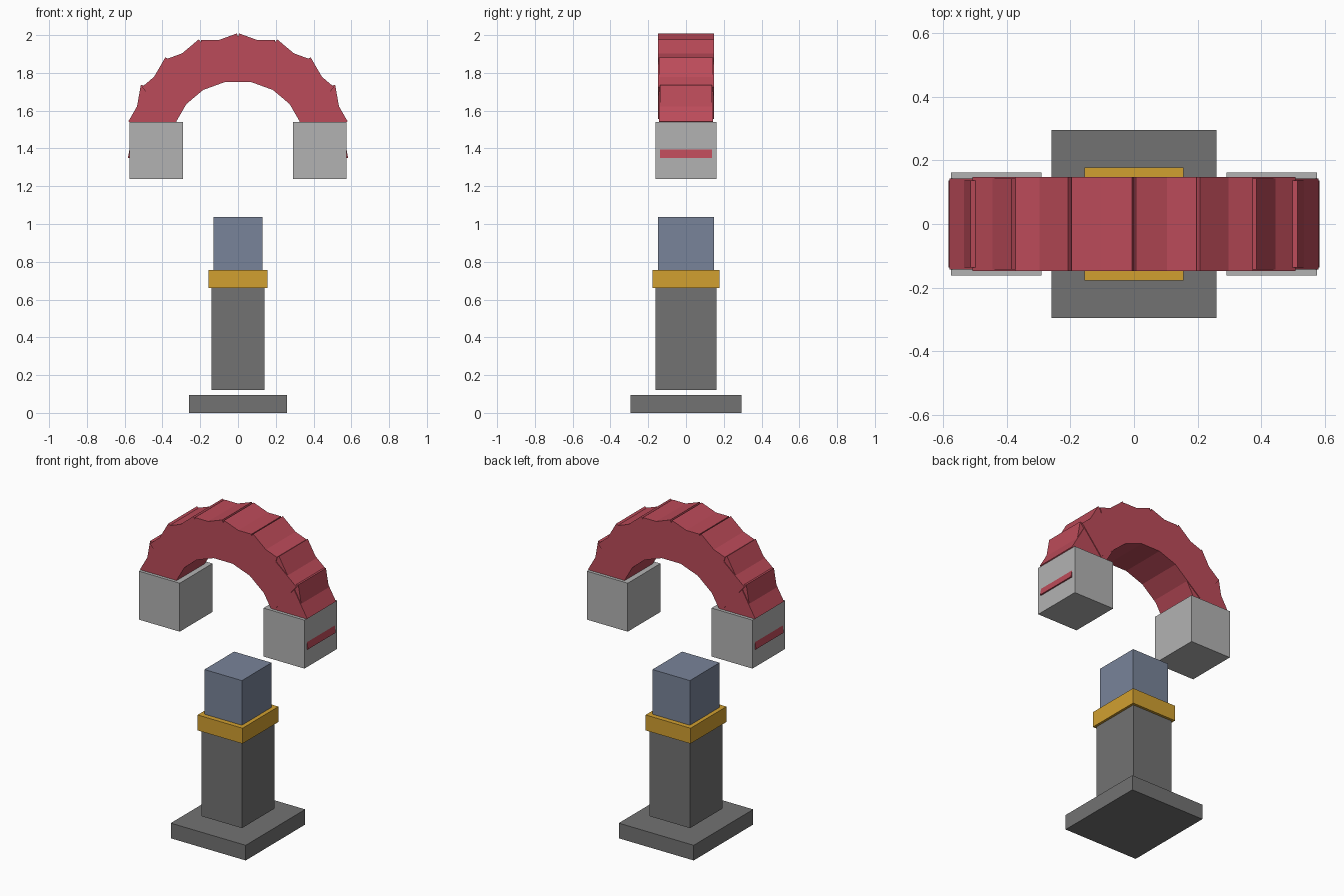
import bpy
from math import sin, cos, radians

if "Cube" in bpy.data.objects:
    bpy.data.objects.remove(bpy.data.objects["Cube"])


def material(name, rgb):
    m = bpy.data.materials.new(name)
    m.diffuse_color = (*rgb, 1)
    m.use_nodes = True
    m.node_tree.nodes["Principled BSDF"].inputs["Base Color"].default_value = m.diffuse_color
    return m


RED = material("red", (0.50, 0.07, 0.10))
STEEL = material("light_grey", (0.45, 0.45, 0.45))
DARK = material("dark_grey", (0.17, 0.17, 0.17))
GOLD = material("gold", (0.64, 0.35, 0.03))
BLUE = material("slate_blue", (0.19, 0.23, 0.32))


def box(name, center, size, mat, tilt=0):
    bpy.ops.mesh.primitive_cube_add(size=1, location=center, rotation=(0, tilt, 0))
    ob = bpy.context.object
    ob.name = name
    ob.scale = size
    bpy.ops.object.transform_apply(location=False, rotation=False, scale=True)
    ob.data.materials.append(mat)
    return ob


def stacked(name, half_x, half_y, z0, z1, mat, x=0):
    box(name, (x, 0, (z0 + z1) / 2), (2 * half_x, 2 * half_y, z1 - z0), mat)


# Stand: base, floating column, collar and upper grip
stacked("base", 0.26, 0.295, 0, 0.095, DARK)
stacked("column", 0.141, 0.162, 0.12, 0.66, DARK)
stacked("collar", 0.156, 0.178, 0.66, 0.757, GOLD)
stacked("upper_block", 0.13, 0.147, 0.757, 1.037, BLUE)

# Horseshoe arch: overlapping blocks turned along a half ellipse
for i in range(-4, 5):
    a = radians(20 * i)
    width = {4: 0.274, 3: 0.285}.get(abs(i), 0.294)
    box(f"arch_block_{i + 5}", (0.447 * sin(a), 0, 1.453 + 0.41 * cos(a)),
        (0.392, width, 0.22), RED, tilt=a)

# Pole tips
for side, name in ((-1, "left"), (1, "right")):
    stacked(f"{name}_pole_tip", 0.142, 0.162, 1.237, 1.541, STEEL, x=side * 0.433)
